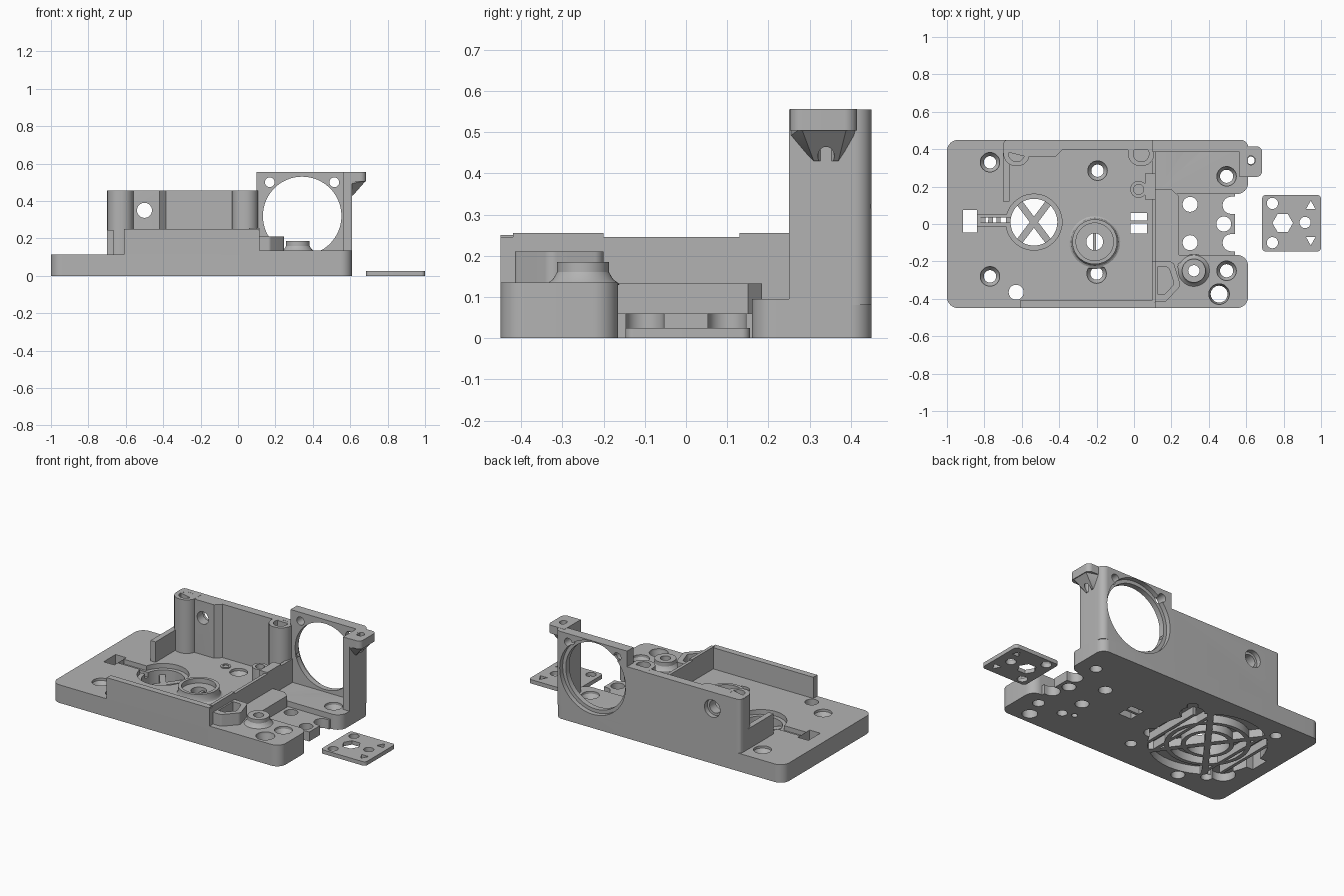
import bpy, bmesh, math
from mathutils import Matrix, Vector

old = bpy.data.objects.get("Cube")
if old:
    bpy.data.objects.remove(old)

grey = bpy.data.materials.new("plain_grey")
grey.use_nodes = True
COLOUR = (0.45, 0.45, 0.45, 1)
grey.diffuse_color = COLOUR
grey.node_tree.nodes["Principled BSDF"].inputs["Base Color"].default_value = COLOUR

TURN = {"z": Matrix(), "y": Matrix.Rotation(-math.pi / 2, 4, "X"),
        "x": Matrix.Rotation(math.pi / 2, 4, "Y")}


def finish(name, bm):
    bmesh.ops.remove_doubles(bm, verts=bm.verts, dist=1e-5)
    bmesh.ops.recalc_face_normals(bm, faces=bm.faces)
    mesh = bpy.data.meshes.new(name)
    bm.to_mesh(mesh)
    bm.free()
    mesh.materials.append(grey)
    ob = bpy.data.objects.new(name, mesh)
    bpy.context.collection.objects.link(ob)
    return ob


def rounded(corners):
    """Outline from (x, y, radius) corners, each rounded with an arc."""
    out = []
    for i, c in enumerate(corners):
        p, r = Vector(c[:2]), c[2] if len(c) > 2 else 0
        if r == 0:
            out.append(p)
            continue
        u = (Vector(corners[i - 1][:2]) - p).normalized()
        v = (Vector(corners[(i + 1) % len(corners)][:2]) - p).normalized()
        half = u.angle(v) / 2
        centre = p + (u + v).normalized() * r / math.sin(half)
        a, b = p + u * r / math.tan(half) - centre, p + v * r / math.tan(half) - centre
        out += [centre + a.lerp(b, t / 8).normalized() * r for t in range(9)]
    return out


def prism(name, corners, z0, z1):
    bm = bmesh.new()
    face = bm.faces.new([bm.verts.new((p[0], p[1], z0)) for p in rounded(corners)])
    ext = bmesh.ops.extrude_face_region(bm, geom=[face])["geom"]
    bmesh.ops.translate(bm, vec=(0, 0, z1 - z0),
                        verts=[g for g in ext if isinstance(g, bmesh.types.BMVert)])
    return finish(name, bm)


def box(name, x0, x1, y0, y1, z0, z1, r=0):
    return prism(name, [(x0, y0, r), (x1, y0, r), (x1, y1, r), (x0, y1, r)], z0, z1)


def lathe(name, profile, loc, axis="z", seg=48):
    """Revolve a closed (radius, height) profile."""
    bm = bmesh.new()
    rings = [[bm.verts.new((r * math.cos(k * math.tau / seg), r * math.sin(k * math.tau / seg), h))
              for r, h in profile] for k in range(seg)]
    n = len(profile)
    for k in range(seg):
        a, b = rings[k], rings[(k + 1) % seg]
        for i in range(n):
            j = (i + 1) % n
            if profile[i][0] or profile[j][0]:
                bm.faces.new((a[i], a[j], b[j], b[i]))
    bmesh.ops.dissolve_degenerate(bm, edges=bm.edges, dist=1e-6)
    bmesh.ops.transform(bm, matrix=Matrix.Translation(loc) @ TURN[axis], verts=bm.verts)
    return finish(name, bm)


def rod(x, y, z, r, h, axis="z", name="cutter", seg=48):
    return lathe(name, [(0, 0), (r, 0), (r, h), (0, h)], (x, y, z), axis, seg)


def screw_hole(x, y, r, top, wide):
    """Through hole with a flat-bottomed countersink."""
    return lathe("cutter", [(0, -.02), (r, -.02), (r, top - .04), (wide, top - .015),
                            (wide, top + .02), (0, top + .02)], (x, y, 0))


def cut(ob, *cutters):
    for c in cutters:
        c.hide_render = True
        mod = ob.modifiers.new("cut", "BOOLEAN")
        mod.operation, mod.solver, mod.object = "DIFFERENCE", "EXACT", c
        bpy.context.view_layer.objects.active = ob
        bpy.ops.object.modifier_apply(modifier=mod.name)
        bpy.data.objects.remove(c)
    return ob


# Base plate with fan opening, cable slot, grille recess and screw holes
FX, FY = -.535, .01
base = prism("base_plate", [(-1, -.45, .06), (.115, -.45), (.115, .45), (-1, .45, .06)], 0, .115)
cut(base, rod(FX, FY, -.02, .34, .07))
for s in (1, -1):
    cut(base, rod(FX + s * .29, FY + s * .21, -.02, .07, .07))
cut(base, rod(FX, FY, .085, .15, .1), rod(FX, FY, -.02, .125, .2),
    box("cutter", -.84, -.65, -.01, .05, .085, .2),
    box("cutter", -.915, -.84, -.045, .075, -.02, .2),
    box("cutter", -.82, -.64, .008, .035, -.02, .2),
    rod(-.21, -.095, -.02, .045, .2),
    rod(-.63, -.365, -.02, .04, .2),
    box("cutter", -.02, .07, -.05, .003, -.02, .2),
    box("cutter", -.02, .07, .02, .06, -.02, .2))
for x, y in ((-.77, .33), (-.77, -.28), (-.195, .285), (-.2, -.265)):
    cut(base, screw_hole(x, y, .033, .115, .052))

# Grille ribs under the base
for ang in (53, 127):
    d = Vector((math.cos(math.radians(ang)), math.sin(math.radians(ang))))
    n, c = Vector((-d.y, d.x)) * .018, Vector((FX, FY))
    prism("grille_spoke", [c - d * .34 - n, c + d * .34 - n, c + d * .34 + n, c - d * .34 + n], 0, .055)
for r in (.15, .245):
    lathe("grille_ring", [(r - .025, 0), (r, 0), (r, .055), (r - .025, .055)], (FX, FY, 0))
for dx in (-.27, -.19, .19, .27):
    h = math.sqrt(.34 ** 2 - dx ** 2)
    box("grille_bar", FX + dx - .01, FX + dx + .01, FY - h, FY + h, 0, .055)

# Round seat rising from the base
lathe("shaft_seat", [(.045, .09), (.145, .11), (.128, .12), (.12, .135), (.12, .17), (.1, .17),
                     (.1, .14), (.045, .14)], (-.21, -.095, 0))
box("shaft_key", -.218, -.202, -.14, -.05, .08, .12)
for x, y, r, top in ((-.3, .305, .03, .12), (.025, .185, .045, .25)):
    cut(rod(x, y, .1, r, top - .1, name="small_post"), rod(x, y, top - .03, r * .6, .1))

# Walls of the left bay
box("front_wall", -.61, .11, -.45, -.41, .1, .25)
box("divider_wall", .095, .115, -.45, .4, .1, .245)
box("divider_cap", .095, .115, -.42, -.2, .2, .255)
box("divider_end_cap", .06, .115, .13, .27, .2, .255)
box("side_arm", -.7, -.665, .12, .38, .1, .245)
back = prism("back_wall", [(-.7, .45, .03), (-.7, .39), (-.58, .36), (-.42, .36), (-.385, .395),
                           (.11, .395), (.11, .45)], .1, .455)
cut(back, rod(-.5, .3, .35, .04, .3, "y"), rod(-.5, .42, .35, .055, .2, "y"))
for x in (-.628, .038):
    post = prism("corner_post", [(x - .07, .31, .065), (x + .07, .31, .065),
                                 (x + .07, .449, .02), (x - .07, .449, .02)], .1, .456)
    cut(post, rod(x, .375, .37, .042, .2))

# Stepped right-hand end
front = prism("front_block", [(.11, -.45), (.61, -.45, .06), (.61, -.165, .06), (.11, -.165)], 0, .135)
cut(front, screw_hole(.495, -.25, .035, .135, .052), screw_hole(.455, -.375, .045, .135, .055),
    rod(.25, -.225, -.02, .018, .3), rod(.32, -.25, -.02, .03, .3))
rear = prism("rear_block", [(.11, .16), (.61, .16, .06), (.61, .45, .05), (.11, .45)], 0, .095)
cut(rear, screw_hole(.495, .255, .035, .095, .052))
slab = box("low_slab", .11, .54, -.17, .165, 0, .06)
cut(slab, rod(.52, .1, -.02, .046, .2), rod(.52, -.1, -.02, .046, .2),
    box("cutter", .52, .6, .054, .146, -.02, .2), box("cutter", .52, .6, -.146, -.054, -.02, .2))
for x, y in ((.3, .105), (.3, -.1), (.48, 0)):
    cut(slab, rod(x, y, -.02, .04, .2))
prism("step_ledge", [(.11, -.17), (.24, -.17), (.24, .15), (.2, .185), (.11, .185)], 0, .132)
lathe("screw_boss", [(.03, .12), (.09, .13), (.073, .143), (.063, .16), (.063, .185), (.03, .185)],
      (.32, -.25, 0))
bracket = prism("side_bracket", [(.11, -.415), (.17, -.415, .02), (.25, -.33, .03),
                                 (.21, -.2, .03), (.11, -.2)], .12, .21)
cut(bracket, prism("cutter", [(.125, -.375), (.165, -.375, .01), (.215, -.32, .02),
                              (.185, -.23, .02), (.125, -.23)], .1, .3))

# Tall panel with a large round opening
panel = prism("tall_panel", [(.1, .385), (.565, .385), (.565, .25), (.61, .25), (.61, .45, .04), (.1, .45)],
              .08, .555)
for ob in (panel, rear):
    cut(ob, rod(.343, .3, .32, .21, .3, "y", seg=64), rod(.343, .42, .32, .232, .2, "y", seg=64))
for x in (.17, .515):
    cut(panel, rod(x, .34, .5, .026, .2, "y"))

# Overhanging screw lug with tapered support
lug = prism("top_lug", [(.565, .252), (.685, .252, .03), (.685, .415, .03), (.565, .415)], .504, .556)
cut(lug, rod(.625, .34, .4, .024, .3))
bm = bmesh.new()
for co in ((.6, .252, .51), (.6, .415, .51), (.685, .28, .51), (.685, .39, .51), (.6, .252, .49),
           (.6, .41, .49), (.6, .31, .43), (.6, .37, .43), (.615, .31, .43), (.615, .37, .43)):
    bm.verts.new(co)
bmesh.ops.convex_hull(bm, input=bm.verts)
cut(finish("lug_support", bm), rod(.625, .34, .4, .02, .3))

# Separate drilled plate
plate = box("loose_plate", .685, 1, -.147, .155, 0, .025, .02)
cut(plate, rod(.795, .005, -.02, .055, .1, seg=6))
for x, y, r in ((.74, .11, .03), (.74, -.1, .03), (.915, .008, .03)):
    cut(plate, rod(x, y, -.02, r, .1))
for s in (1, -1):
    y = .005 + s * .075
    cut(plate, prism("cutter", [(.92, y), (.97, y), (.945, y + s * .045)], -.02, .1))

bpy.ops.object.select_all(action="DESELECT")
for ob in bpy.context.scene.objects:
    if ob.type == "MESH":
        ob.select_set(True)
        bpy.context.view_layer.objects.active = ob
bpy.ops.object.shade_smooth_by_angle(angle=math.radians(30))
